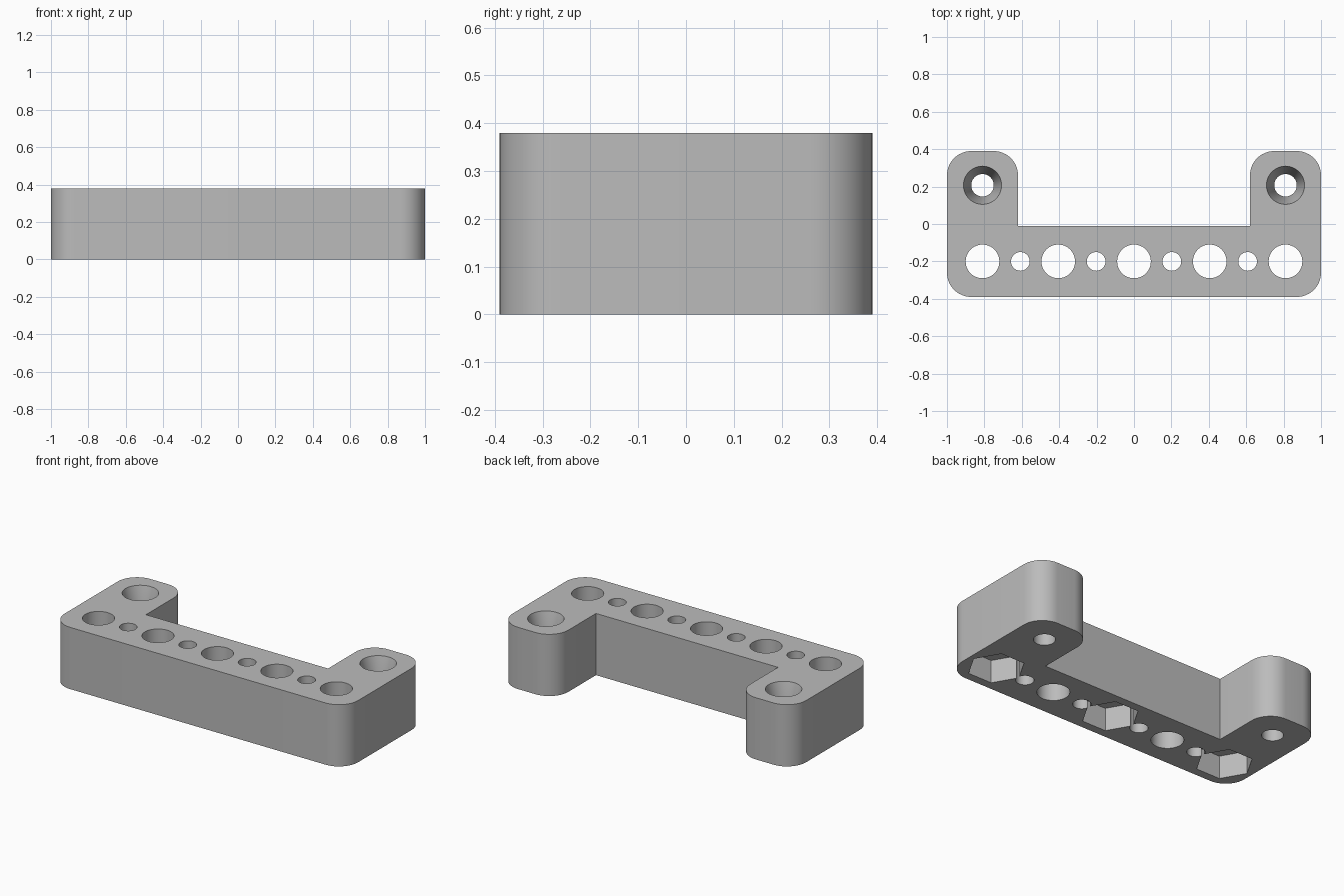
import bpy
import bmesh
import math

if "Cube" in bpy.data.objects:
    bpy.data.objects.remove(bpy.data.objects["Cube"], do_unlink=True)

HEIGHT = 0.38
BACK = 0.39
PITCH = 0.405
HOLE_Y = -0.2

grey = bpy.data.materials.new("plain grey")
grey.use_nodes = True
GREY = (0.5, 0.5, 0.5, 1)
grey.diffuse_color = GREY
grey.node_tree.nodes["Principled BSDF"].inputs["Base Color"].default_value = GREY


def arc(cx, cy, start, radius=0.13, steps=12):
    """Quarter-circle corner, counter-clockwise from the start angle."""
    angles = [math.radians(start + 90 * i / steps) for i in range(steps + 1)]
    return [(cx + radius * math.cos(a), cy + radius * math.sin(a)) for a in angles]


def add_object(name, bm):
    bmesh.ops.recalc_face_normals(bm, faces=bm.faces)
    mesh = bpy.data.meshes.new(name)
    bm.to_mesh(mesh)
    bm.free()
    mesh.materials.append(grey)
    obj = bpy.data.objects.new(name, mesh)
    bpy.context.collection.objects.link(obj)
    return obj


def lathe(bm, x, y, rings, sides=48):
    """Closed solid from (radius, height) rings, with a vertex on the x axis."""
    loops = []
    for r, z in rings:
        turn = [2 * math.pi * i / sides for i in range(sides)]
        loops.append([bm.verts.new((x + r * math.cos(a), y + r * math.sin(a), z)) for a in turn])
    for low, high in zip(loops, loops[1:]):
        for i in range(sides):
            j = (i + 1) % sides
            bm.faces.new((low[i], low[j], high[j], high[i]))
    bm.faces.new(loops[0][::-1])
    bm.faces.new(loops[-1])


# U-shaped body with rounded outer corners
inset = 1 - 0.13
right_side = arc(inset, -BACK + 0.13, -90) + arc(inset, BACK - 0.13, 0)
right_side += arc(0.75, BACK - 0.13, 90) + [(0.62, -0.01)]
outline = right_side + [(-x, y) for x, y in reversed(right_side)]
bm = bmesh.new()
base = bm.faces.new([bm.verts.new((x, y, 0)) for x, y in outline])
top = bmesh.ops.extrude_face_region(bm, geom=[base])["geom"]
bmesh.ops.translate(bm, vec=(0, 0, HEIGHT),
                    verts=[v for v in top if isinstance(v, bmesh.types.BMVert)])
body = add_object("mounting_bracket", bm)

# Straight holes along the bar, alternating large and small
bm = bmesh.new()
for i in range(-4, 5):
    radius = 0.05 if i % 2 else 0.09
    lathe(bm, i * PITCH / 2, HOLE_Y, [(radius, -0.1), (radius, HEIGHT + 0.1)])

# Countersunk screw holes in the arms
for side in (-1, 1):
    lathe(bm, side * 2 * PITCH, 0.207,
          [(0.06, -0.1), (0.06, 0.22), (0.102, HEIGHT), (0.102, HEIGHT + 0.1)])
holes = add_object("hole_cutter", bm)

# Hexagonal nut pockets underneath
bm = bmesh.new()
for i in (-2, 0, 2):
    lathe(bm, i * PITCH, HOLE_Y, [(0.16, -0.1), (0.16, 0.14)], sides=6)
pockets = add_object("nut_pocket_cutter", bm)

bpy.context.view_layer.objects.active = body
body.select_set(True)
for cutter in (holes, pockets):
    cut = body.modifiers.new(cutter.name, 'BOOLEAN')
    cut.operation = 'DIFFERENCE'
    cut.solver = 'EXACT'
    cut.object = cutter
    bpy.ops.object.modifier_apply(modifier=cut.name)
for cutter in (holes, pockets):
    bpy.data.objects.remove(cutter, do_unlink=True)

for obj in bpy.context.selected_objects:
    obj.select_set(obj == body)
bpy.ops.object.shade_smooth_by_angle(angle=math.radians(30))
